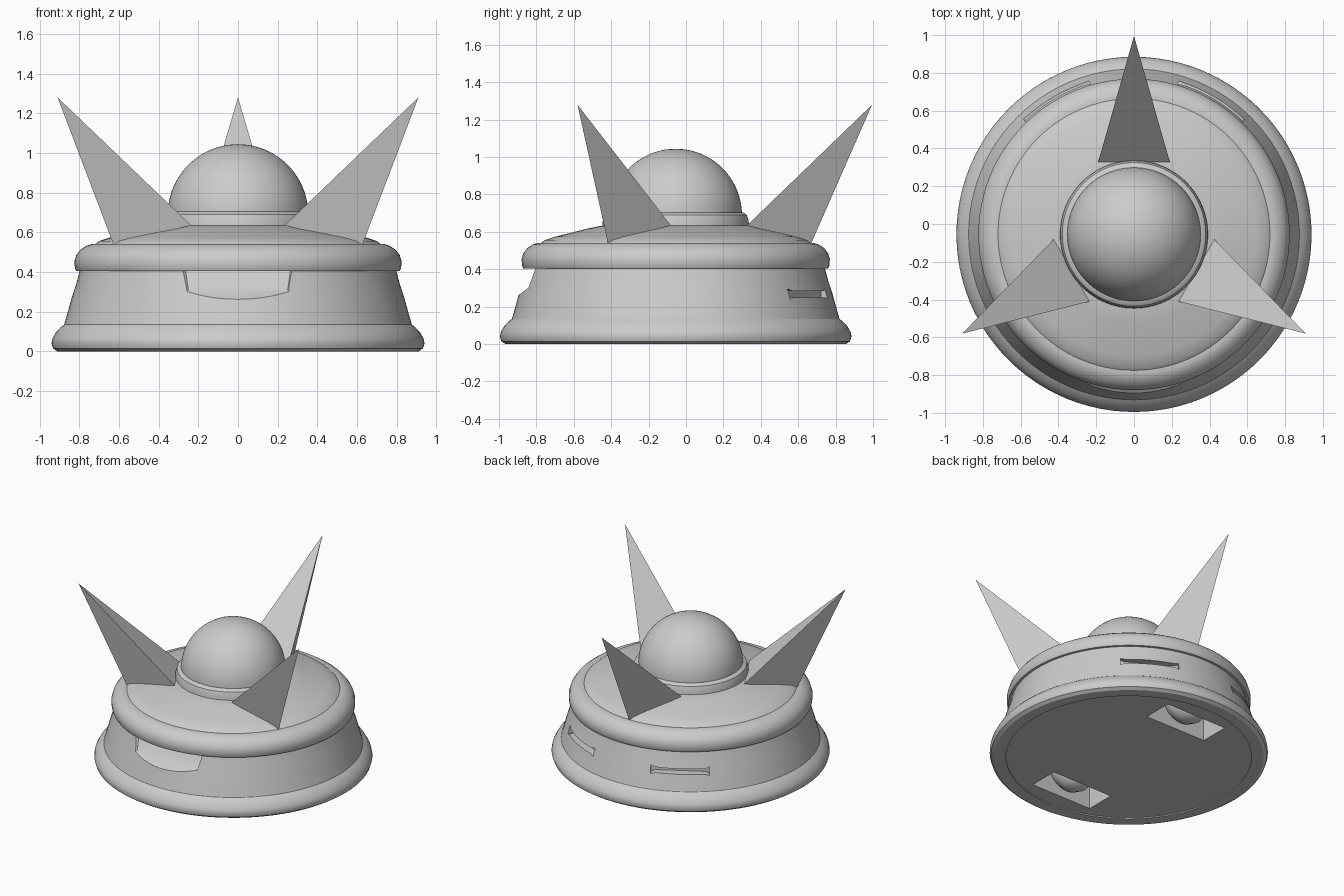
import bpy, bmesh, math
from mathutils import Vector, Matrix

old = bpy.data.objects.get("Cube")
if old:
    bpy.data.objects.remove(old, do_unlink=True)

CY = -0.055  # y of the body's axis
AXIS = Matrix.Translation((0, CY, 0))

grey = bpy.data.materials.new("plain grey")
grey.use_nodes = True
grey.diffuse_color = (0.6, 0.6, 0.6, 1)
grey.node_tree.nodes["Principled BSDF"].inputs["Base Color"].default_value = (0.6, 0.6, 0.6, 1)


def add_object(name, bm):
    bmesh.ops.recalc_face_normals(bm, faces=bm.faces[:])
    mesh = bpy.data.meshes.new(name)
    bm.to_mesh(mesh)
    bm.free()
    mesh.materials.append(grey)
    obj = bpy.data.objects.new(name, mesh)
    bpy.context.collection.objects.link(obj)
    return obj


def activate(obj):
    bpy.ops.object.select_all(action='DESELECT')
    obj.select_set(True)
    bpy.context.view_layer.objects.active = obj


def smooth(obj, angle=32):
    activate(obj)
    bpy.ops.object.shade_smooth_by_angle(angle=math.radians(angle))


def lathe(name, profile, steps=96, matrix=AXIS):
    """Revolve (radius, height) points that start and end on the axis."""
    bm = bmesh.new()
    rings = []
    for r, z in profile:
        if r == 0:
            rings.append([bm.verts.new((0, 0, z))] * steps)
        else:
            rings.append([bm.verts.new((r * math.cos(a), r * math.sin(a), z))
                          for a in (math.tau * i / steps for i in range(steps))])
    for low, high in zip(rings, rings[1:]):
        for i in range(steps):
            j = (i + 1) % steps
            bm.faces.new(list(dict.fromkeys((low[i], low[j], high[j], high[i]))))
    bm.transform(matrix)
    return add_object(name, bm)


def loft(name, first, second, matrix=Matrix()):
    """Closed solid between two matching outlines."""
    bm = bmesh.new()
    a = [bm.verts.new(p) for p in first]
    b = [bm.verts.new(p) for p in second]
    bm.faces.new(a)
    bm.faces.new(b)
    for i in range(len(a)):
        j = (i + 1) % len(a)
        bm.faces.new((a[i], a[j], b[j], b[i]))
    bm.transform(matrix)
    return add_object(name, bm)


def cut(obj, cutter):
    cutter.hide_render = True
    mod = obj.modifiers.new("cut", 'BOOLEAN')
    mod.operation = 'DIFFERENCE'
    mod.solver = 'EXACT'
    mod.object = cutter
    activate(obj)
    bpy.ops.object.modifier_apply(modifier=mod.name)
    bpy.data.objects.remove(cutter, do_unlink=True)


# Base: recessed floor, rounded skirt and tapering wall
base = lathe("base", [
    (0, 0.008), (0.83, 0.008), (0.83, 0), (0.91, 0), (0.932, 0.015), (0.94, 0.04),
    (0.935, 0.065), (0.918, 0.095), (0.895, 0.12), (0.876, 0.135),
    (0.86, 0.19), (0.838, 0.27), (0.815, 0.34), (0.795, 0.415), (0, 0.415)])

# Front window: a shallow opening with splayed sides and a sloping sill
cut(base, loft("window_cutter",
               [(-0.36, -0.96, 0.45), (0.36, -0.96, 0.45), (0.325, -0.96, 0.215), (-0.325, -0.96, 0.215)],
               [(-0.27, -0.77, 0.45), (0.27, -0.77, 0.45), (0.25, -0.83, 0.31), (-0.25, -0.83, 0.31)]))

# Rear slots: narrow in the middle and flared at the ends
outline = [(-0.2, -0.03), (-0.17, -0.018), (0.17, -0.018), (0.2, -0.03),
           (0.2, 0.03), (0.17, 0.018), (-0.17, 0.018), (-0.2, 0.03)]
for angle in (60, 120):
    turn = AXIS @ Matrix.Rotation(math.radians(angle), 4, 'Z')
    cut(base, loft("slot_cutter", [(0.78, u, 0.267 + w) for u, w in outline],
                   [(0.95, u, 0.267 + w) for u, w in outline], turn))

# Wheel wells under the floor, each with a rounded wheel inside
for name, side in (("front", -1), ("rear", 1)):
    y = CY + side * 0.6
    box = [(-0.25, y - 0.11), (0.25, y - 0.11), (0.25, y + 0.11), (-0.25, y + 0.11)]
    cut(base, loft("well_cutter", [(px, py, -0.1) for px, py in box],
                   [(px, py, 0.22) for px, py in box]))
    place = Matrix.Translation((0, y, 0.185)) @ Matrix.Rotation(math.pi / 2, 4, 'X')
    smooth(lathe(name + "_wheel", [(0, -0.08), (0.13, -0.08), (0.16, -0.055), (0.175, 0),
                                   (0.16, 0.055), (0.13, 0.08), (0, 0.08)], 48, place), 50)
smooth(base)

# Lid with a rolled rim and a gently domed top
smooth(lathe("lid", [
    (0, 0.405), (0.815, 0.405), (0.822, 0.42), (0.824, 0.455), (0.815, 0.485),
    (0.795, 0.512), (0.765, 0.532), (0.74, 0.54), (0.72, 0.54), (0.70, 0.556),
    (0.645, 0.574), (0.555, 0.596), (0.47, 0.618), (0.39, 0.634), (0, 0.636)]))

# Collar around the dome
smooth(lathe("collar", [(0, 0.62), (0.392, 0.62), (0.39, 0.66), (0.38, 0.69),
                        (0.362, 0.703), (0.35, 0.705), (0, 0.705)]))

# Dome
dome = [(0.354 * math.cos(a), 0.69 + 0.354 * math.sin(a))
        for a in (math.pi / 2 * i / 20 for i in range(20))]
smooth(lathe("dome", [(0, 0.69)] + dome + [(0, 1.044)]))

# Three sharp pyramid fins leaning outwards
for name, angle in (("rear_fin", 90), ("right_fin", 210), ("left_fin", 330)):
    bm = bmesh.new()
    points = [(0.382, -0.19, 0.635), (0.382, 0.19, 0.635), (0.725, 0, 0.54), (1.05, 0, 1.28)]
    v = [bm.verts.new(p) for p in points]
    for skip in v:
        bm.faces.new([p for p in v if p is not skip])
    bm.transform(AXIS @ Matrix.Rotation(math.radians(angle), 4, 'Z'))
    add_object(name, bm)
